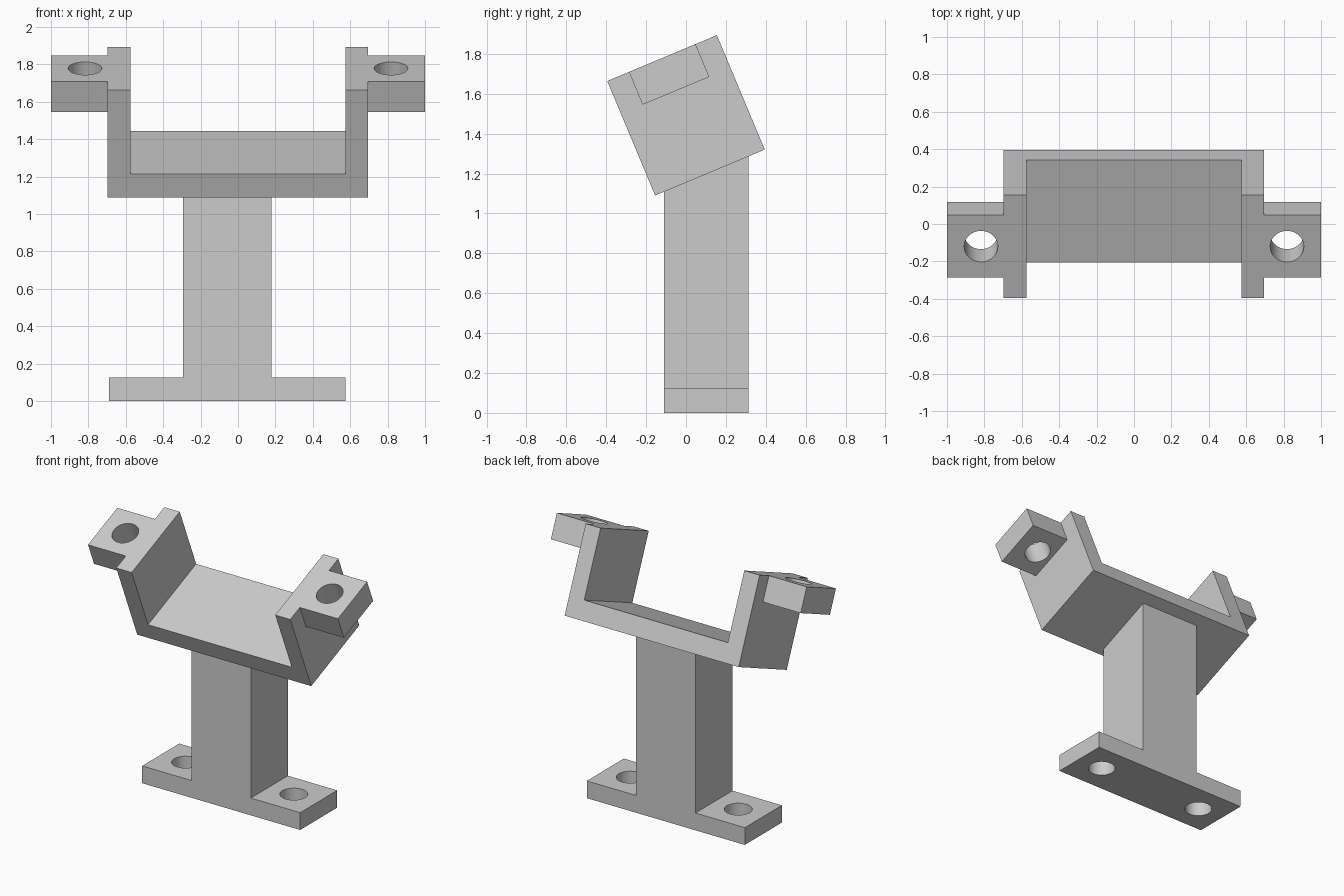
import bpy, bmesh, math
from mathutils import Matrix, Vector

cube = bpy.data.objects.get("Cube")
if cube:
    bpy.data.objects.remove(cube, do_unlink=True)

GREY = (0.6, 0.6, 0.6, 1)
mat = bpy.data.materials.new("plain grey")
mat.use_nodes = True
mat.diffuse_color = GREY
mat.node_tree.nodes["Principled BSDF"].inputs["Base Color"].default_value = GREY


def finish(name, bm):
    bmesh.ops.recalc_face_normals(bm, faces=bm.faces)
    mesh = bpy.data.meshes.new(name)
    bm.to_mesh(mesh)
    bm.free()
    mesh.materials.append(mat)
    obj = bpy.data.objects.new(name, mesh)
    bpy.context.collection.objects.link(obj)
    return obj


def extrude_profile(name, points, y0, y1):
    """Extrude an x-z outline from y0 to y1."""
    bm = bmesh.new()
    face = bm.faces.new([bm.verts.new((x, y0, z)) for x, z in points])
    ext = bmesh.ops.extrude_face_region(bm, geom=[face])["geom"]
    moved = [v for v in ext if isinstance(v, bmesh.types.BMVert)]
    bmesh.ops.translate(bm, verts=moved, vec=(0, y1 - y0, 0))
    return finish(name, bm)


def drill(name, x, y, z, radius):
    bm = bmesh.new()
    bmesh.ops.create_cone(bm, cap_ends=True, segments=48, radius1=radius,
                          radius2=radius, depth=0.5,
                          matrix=Matrix.Translation((x, y, z)))
    return finish(name, bm)


def combine(target, tool, operation):
    mod = target.modifiers.new(operation.lower(), 'BOOLEAN')
    mod.operation = operation
    mod.solver = 'EXACT'
    mod.object = tool
    bpy.context.view_layer.objects.active = target
    bpy.ops.object.modifier_apply(modifier=mod.name)
    bpy.data.objects.remove(tool, do_unlink=True)


# Tilted cradle frame: origin at the middle of its underside
TILT = math.radians(22.7)
ORIGIN = Vector((0, 0.12, 1.205))
HALF_DEPTH, HEIGHT = 0.298, 0.622

# Stand: foot and post from one outline, the post cut to meet the cradle
stand = extrude_profile("stand", [
    (-0.69, 0), (0.575, 0), (0.575, 0.125), (0.18, 0.125), (0.18, 1.2),
    (-0.295, 1.2), (-0.295, 0.125), (-0.69, 0.125)], -0.11, 0.313)
for v in stand.data.vertices:
    if v.co.z > 1:
        v.co.z = ORIGIN.z + 0.04 + (v.co.y - ORIGIN.y) * math.tan(TILT)
for x in (-0.49, 0.375):
    combine(stand, drill("foot_hole", x, 0.102, 0.06, 0.092), 'DIFFERENCE')

# Cradle: U-shaped channel
cradle = extrude_profile("cradle", [
    (-0.698, 0), (0.695, 0), (0.695, HEIGHT), (0.575, HEIGHT),
    (0.575, 0.135), (-0.575, 0.135), (-0.575, HEIGHT), (-0.698, HEIGHT)],
    -HALF_DEPTH, HALF_DEPTH)

# Mounting ears, flush with the wall tops, each with a bolt hole
for s in (-1, 1):
    ear = extrude_profile("ear", [
        (s * 0.64, HEIGHT - 0.178), (s, HEIGHT - 0.178),
        (s, HEIGHT), (s * 0.64, HEIGHT)], -0.18, 0.182)
    combine(cradle, ear, 'UNION')
    combine(cradle, drill("ear_hole", s * 0.818, 0, HEIGHT, 0.09), 'DIFFERENCE')

cradle.data.transform(Matrix.Translation(ORIGIN) @ Matrix.Rotation(TILT, 4, 'X'))

# Crisp edges with smooth hole walls
for obj in (stand, cradle):
    bpy.ops.object.select_all(action='DESELECT')
    obj.select_set(True)
    bpy.context.view_layer.objects.active = obj
    bpy.ops.object.shade_smooth_by_angle(angle=math.radians(30))
